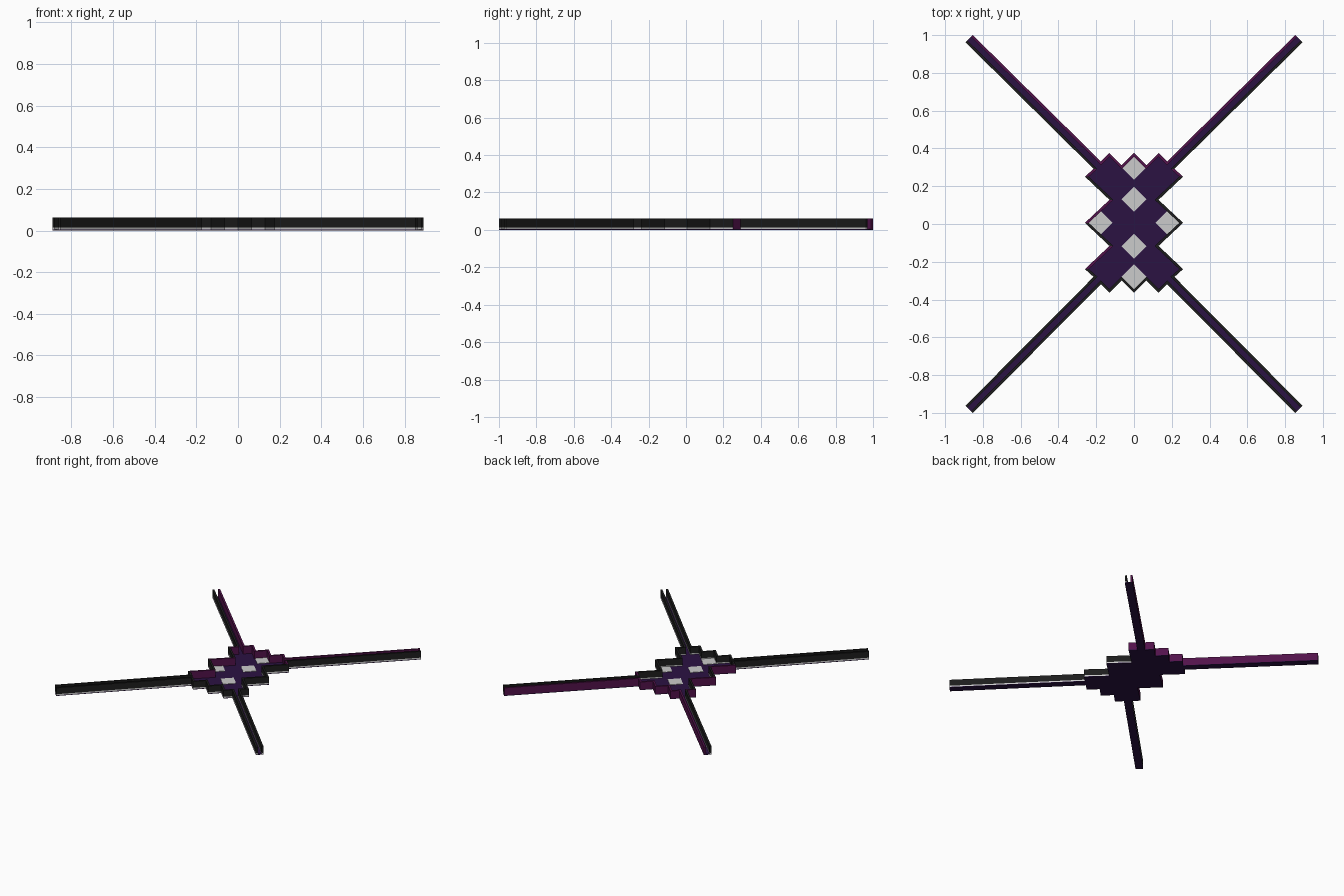
import bpy, bmesh
from mathutils import Vector
from mathutils.geometry import intersect_line_line_2d, intersect_line_line

if "Cube" in bpy.data.objects:
    bpy.data.objects.remove(bpy.data.objects["Cube"])

T = 0.014            # wall thickness
Y0 = 0.006           # hub centre
FLOOR, SKIRT, TOP = 0.005, 0.014, 0.062


def material(name, rgb):
    m = bpy.data.materials.new(name)
    m.diffuse_color = (*rgb, 1)
    m.use_nodes = True
    m.node_tree.nodes["Principled BSDF"].inputs["Base Color"].default_value = m.diffuse_color
    return m


PURPLE = material("floor_purple", (0.024, 0.006, 0.055))
BLACK = material("wall_black", (0.012, 0.012, 0.012))
MAGENTA = material("wall_magenta", (0.085, 0.006, 0.07))


def prisms(name, polys, mat=None):
    """One object made of vertical prisms: (points, z0, z1)."""
    bm = bmesh.new()
    for pts, z0, z1 in polys:
        f = bm.faces.new([bm.verts.new((p[0], p[1], z0)) for p in pts])
        r = bmesh.ops.extrude_face_region(bm, geom=[f])
        for v in r["geom"]:
            if isinstance(v, bmesh.types.BMVert):
                v.co.z = z1
    bmesh.ops.recalc_face_normals(bm, faces=bm.faces)
    me = bpy.data.meshes.new(name)
    bm.to_mesh(me)
    bm.free()
    ob = bpy.data.objects.new(name, me)
    bpy.context.collection.objects.link(ob)
    if mat:
        me.materials.append(mat)
    return ob


# outline of one quadrant: north tip -> arm -> east tip, then mirrored
quad = [(0, .37), (.065, .305), (.13, .37), (.175, .325), (.853, .994),
        (.892, .956), (.214, .286), (.26, .245), (.13, .122), (.26, 0)]
east = quad + [(x, -y) for x, y in quad[-2::-1]]
ring = east + [(-x, y) for x, y in east[-2:0:-1]]
ring = [Vector((x, y + (Y0 if abs(y) < .9 else 0))) for x, y in ring]
stretch = 1 / max(p.y for p in ring)
ring = [Vector((p.x, p.y * stretch if abs(p.y) > .9 else p.y)) for p in ring]
n = len(ring)


def is_open(i):      # arm ends have no wall
    return abs(ring[i].y) > .9 and abs(ring[(i + 1) % n].y) > .9


def inset_line(i):
    a, b = ring[i], ring[(i + 1) % n]
    d = (b - a).normalized()
    off = Vector((d.y, -d.x)) * (0 if is_open(i) else T)   # ring is clockwise
    return (a + off).to_3d(), (b + off).to_3d()


def inset(i):
    a, b = inset_line(i - 1), inset_line(i)
    hit = intersect_line_line(a[0], a[1], b[0], b[1])
    return hit[0].to_2d() if hit else b[0].to_2d()


inner = [inset(i) for i in range(n)]

# walls, sorted by colour, with a pale skirting below the black ones
black, magenta, skirt = [], [], []
for i in range(n):
    if is_open(i):
        continue
    j = (i + 1) % n
    a, b = ring[i], ring[j]
    mid = (a + b) / 2
    facing_north = (b - a).x > 0
    hub = abs(mid.x) < .3
    quadp = [a, b, inner[j], inner[i]]
    if facing_north and (mid.y > .2 or (hub and mid.x < 0)):
        magenta.append((quadp, FLOOR, TOP))
    else:
        black.append((quadp, SKIRT, TOP))
        skirt.append((quadp, FLOOR, SKIRT))

prisms("floor", [(ring, 0, FLOOR)], PURPLE)
prisms("black_walls", black, BLACK)
prisms("magenta_walls", magenta, MAGENTA)
prisms("wall_skirting", skirt)

# pale diamond floor tiles
R = .066
tiles = [(0, .295), (0, .124), (.18, 0), (-.18, 0), (0, -.124), (0, -.285)]
prisms("floor_tiles", [([(x + R, y + Y0), (x, y + Y0 + R), (x - R, y + Y0),
                         (x, y + Y0 - R)], FLOOR, FLOOR + .003) for x, y in tiles])
